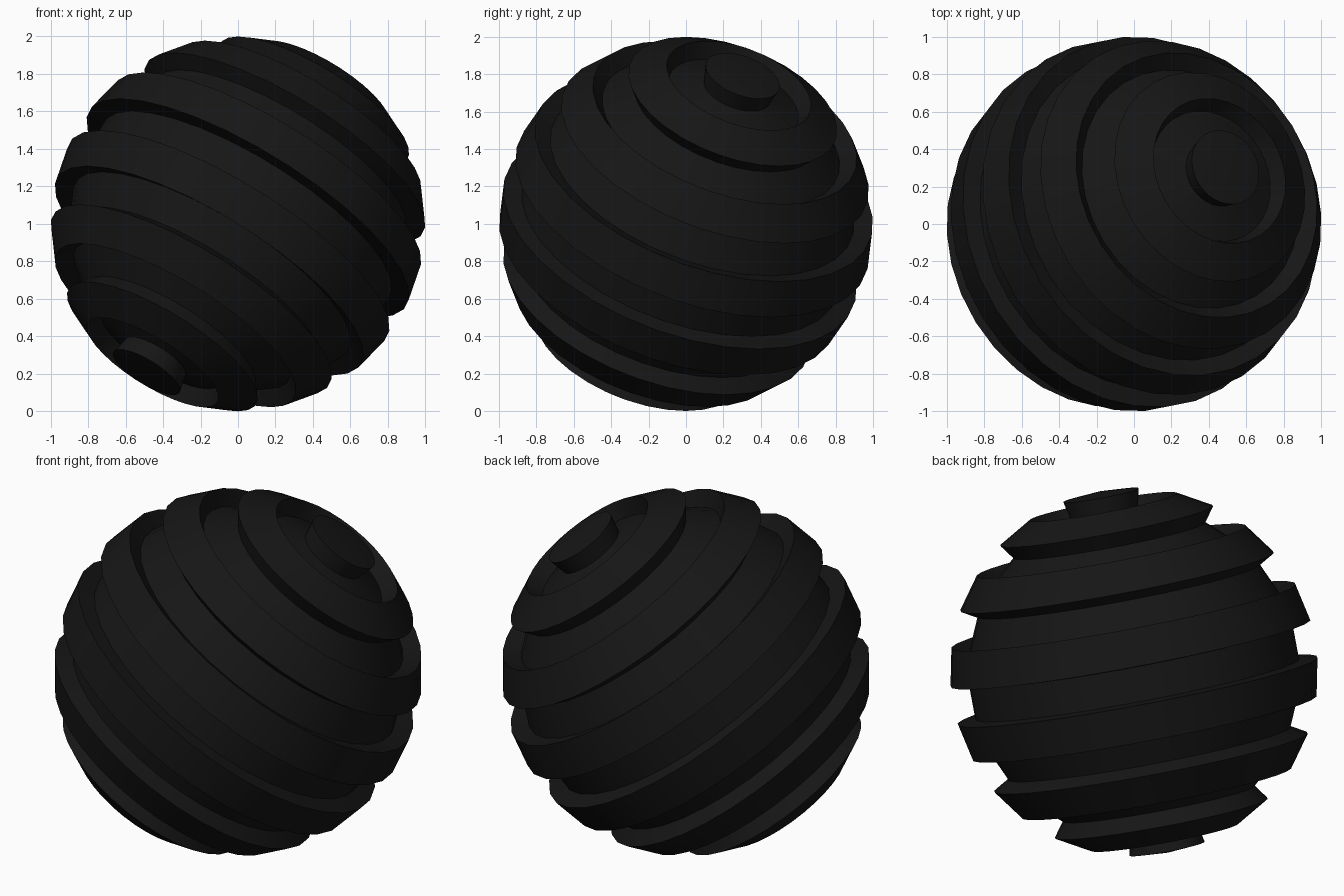
import bpy, bmesh
from math import sin, cos, radians
from mathutils import Vector

if "Cube" in bpy.data.objects:
    bpy.data.objects.remove(bpy.data.objects["Cube"])

SIDES, BANDS = 32, 15
OUTER, INNER = 1.0, 0.9
AXIS = Vector((0.5, 0.31, 0.81)).normalized()

# Stepped half-circle profile: raised bands alternate with grooves, radial walls between
profile = []
step = 180 / BANDS
for i in range(BANDS):
    r = OUTER if i % 2 == 0 else INNER
    for a in (radians(i * step), radians((i + 1) * step)):
        profile.append((r * sin(a), 0, r * cos(a)))

# Spin the profile into a closed ball
bm = bmesh.new()
verts = [bm.verts.new(p) for p in profile]
edges = [bm.edges.new(pair) for pair in zip(verts, verts[1:])]
bmesh.ops.spin(bm, geom=verts + edges, cent=(0, 0, 0), axis=(0, 0, 1),
               angle=radians(360), steps=SIDES, use_merge=True)
bmesh.ops.remove_doubles(bm, verts=bm.verts, dist=0.0005)
bmesh.ops.recalc_face_normals(bm, faces=bm.faces)

# Tilt the pole and rest the ball on the ground
bm.transform(AXIS.to_track_quat('Z', 'Y').to_matrix().to_4x4())
bmesh.ops.translate(bm, verts=bm.verts, vec=(0, 0, OUTER))
mesh = bpy.data.meshes.new("grooved_ball")
bm.to_mesh(mesh)
bm.free()
ball = bpy.data.objects.new("grooved_ball", mesh)
bpy.context.collection.objects.link(ball)

# Near-black finish
black = bpy.data.materials.new("black")
black.diffuse_color = (0.008, 0.008, 0.008, 1)
black.use_nodes = True
black.node_tree.nodes["Principled BSDF"].inputs["Base Color"].default_value = black.diffuse_color
mesh.materials.append(black)

bpy.context.view_layer.objects.active = ball
ball.select_set(True)
bpy.ops.object.shade_smooth_by_angle(angle=radians(30))
